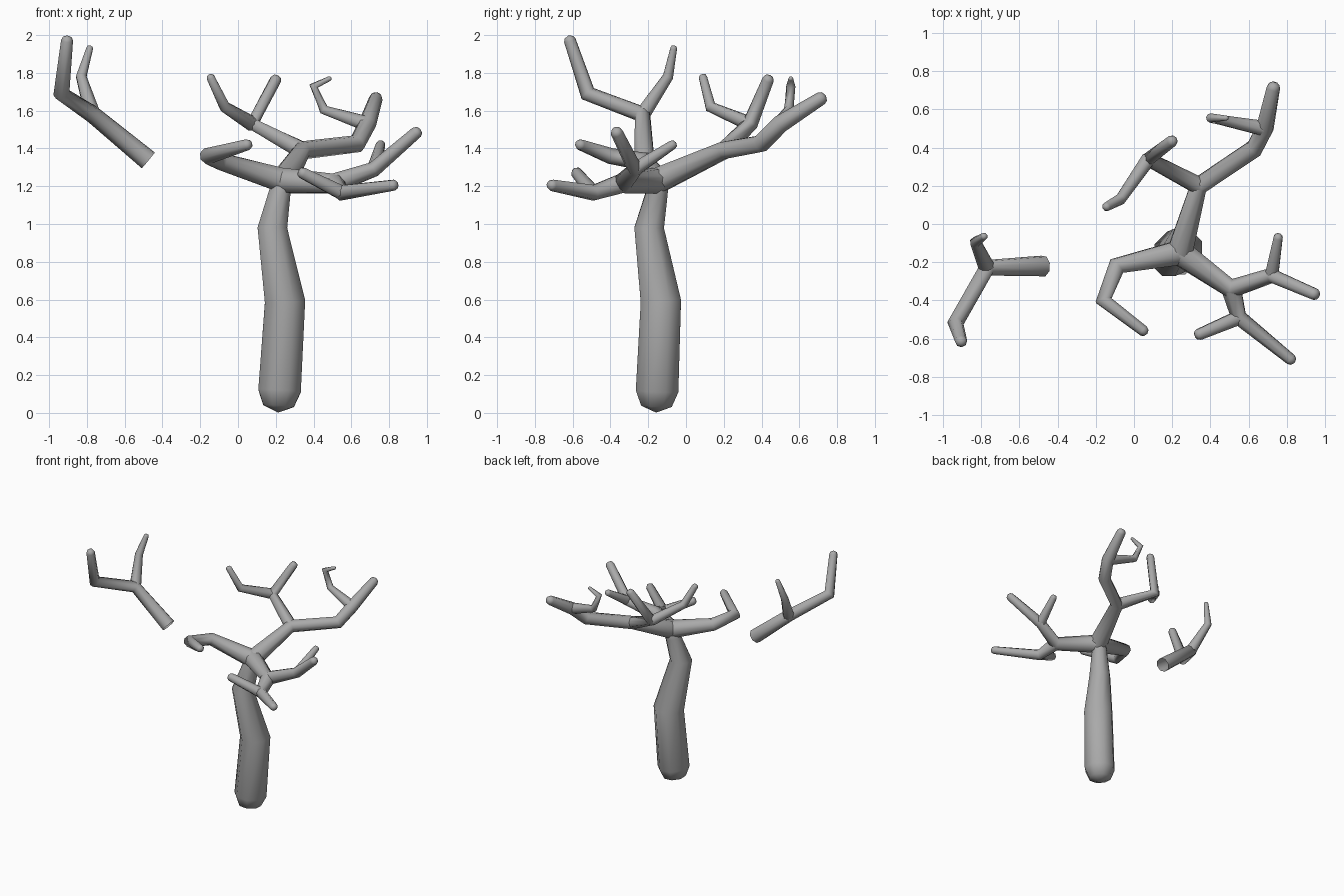
import bpy, bmesh, math
from mathutils import Vector

if "Cube" in bpy.data.objects:
    bpy.data.objects.remove(bpy.data.objects["Cube"])

SIDES = 8

bark = bpy.data.materials.new("bark")
bark.diffuse_color = (0.4, 0.4, 0.4, 1)
bark.use_nodes = True
bark.node_tree.nodes["Principled BSDF"].inputs["Base Color"].default_value = bark.diffuse_color


def tube(name, pts, open_start=True):
    """Tapered tube through (x, y, z, radius) points with a rounded tip."""
    P = [Vector(p[:3]) for p in pts]
    R = [p[3] * 1.06 for p in pts]
    n = len(P)
    seg = [(P[i + 1] - P[i]).normalized() for i in range(n - 1)]
    tan = [seg[0]] + [(seg[i - 1] + seg[i]).normalized() for i in range(1, n - 1)] + [seg[-1]]
    # rounded tip: a narrower ring, then a point
    rings = list(zip(P, tan, R)) + [(P[-1] + seg[-1] * R[-1] * 0.55, seg[-1], R[-1] * 0.75)]
    apex = P[-1] + seg[-1] * R[-1] * 0.85
    if not open_start:
        rings.insert(0, (P[0] - seg[0] * R[0] * 0.66, seg[0], R[0] * 0.72))
    bm = bmesh.new()
    u = tan[0].orthogonal().normalized()
    loops = []
    for c, t, r in rings:
        u = (u - t * u.dot(t)).normalized()
        v = t.cross(u)
        loops.append([bm.verts.new(c + r * (math.cos(a) * u + math.sin(a) * v))
                      for a in (2 * math.pi * (k + 0.5) / SIDES for k in range(SIDES))])
    for a, b in zip(loops, loops[1:]):
        for k in range(SIDES):
            j = (k + 1) % SIDES
            bm.faces.new((a[k], a[j], b[j], b[k]))
    top = bm.verts.new(apex)
    for k in range(SIDES):
        bm.faces.new((loops[-1][k], loops[-1][(k + 1) % SIDES], top))
    if not open_start:
        bot = bm.verts.new(P[0] - seg[0] * R[0] * 0.95)
        for k in range(SIDES):
            bm.faces.new((loops[0][(k + 1) % SIDES], loops[0][k], bot))
    for f in bm.faces:
        f.smooth = True
    me = bpy.data.meshes.new(name)
    bm.to_mesh(me)
    bm.free()
    me.materials.append(bark)
    ob = bpy.data.objects.new(name, me)
    bpy.context.collection.objects.link(ob)
    return ob


# Branching points
J = (0.24, -0.15, 1.23)
B = (0.34, 0.20, 1.39)
B1 = (0.075, 0.34, 1.53)
B2 = (0.685, 0.50, 1.53)
C = (0.51, -0.34, 1.215)
C1 = (0.72, -0.27, 1.29)
C2 = (0.55, -0.49, 1.165)
D = (-0.77, -0.23, 1.58)

# Trunk
tube("trunk", [(0.22, -0.153, 0.117, 0.115), (0.249, -0.133, 0.59, 0.109),
               (0.182, -0.195, 0.98, 0.08), (0.222, -0.153, 1.17, 0.058),
               (0.235, -0.15, 1.23, 0.058)], open_start=False)

# Left limb
tube("left_branch", [(*J, 0.066), (-0.09, -0.22, 1.33, 0.046),
                     (-0.16, -0.40, 1.36, 0.042), (0.05, -0.56, 1.42, 0.028)])

# Back limb and its forks
tube("back_branch", [(*J, 0.068), (*B, 0.047), (0.63, 0.395, 1.425, 0.046),
                     (*B2, 0.045), (0.73, 0.715, 1.665, 0.034)])
tube("back_fork", [(*B, 0.046), (*B1, 0.039), (0.2, 0.435, 1.765, 0.029)])
tube("back_fork_twig", [(*B1, 0.038), (-0.07, 0.13, 1.62, 0.029), (-0.145, 0.09, 1.775, 0.022)])
tube("back_outer_twig", [(*B2, 0.041), (0.455, 0.545, 1.605, 0.026),
                         (0.40, 0.555, 1.73, 0.023), (0.485, 0.555, 1.77, 0.012)])

# Right limb and its forks
tube("right_branch", [(*J, 0.067), (*C, 0.052), (*C1, 0.039), (0.945, -0.367, 1.485, 0.031)])
tube("right_upper_twig", [(*C1, 0.036), (0.755, -0.07, 1.42, 0.024)])
tube("right_lower_fork", [(*C, 0.052), (*C2, 0.041), (0.822, -0.71, 1.205, 0.029)])
tube("right_lower_twig", [(*C2, 0.038), (0.342, -0.578, 1.27, 0.03)])

# Detached limb, open at the broken end
tube("loose_branch", [(-0.475, -0.22, 1.337, 0.053), (*D, 0.044),
                      (-0.935, -0.52, 1.69, 0.041), (-0.905, -0.615, 1.972, 0.03)])
tube("loose_branch_twig", [(*D, 0.041), (-0.83, -0.095, 1.78, 0.028), (-0.785, -0.065, 1.93, 0.018)])
